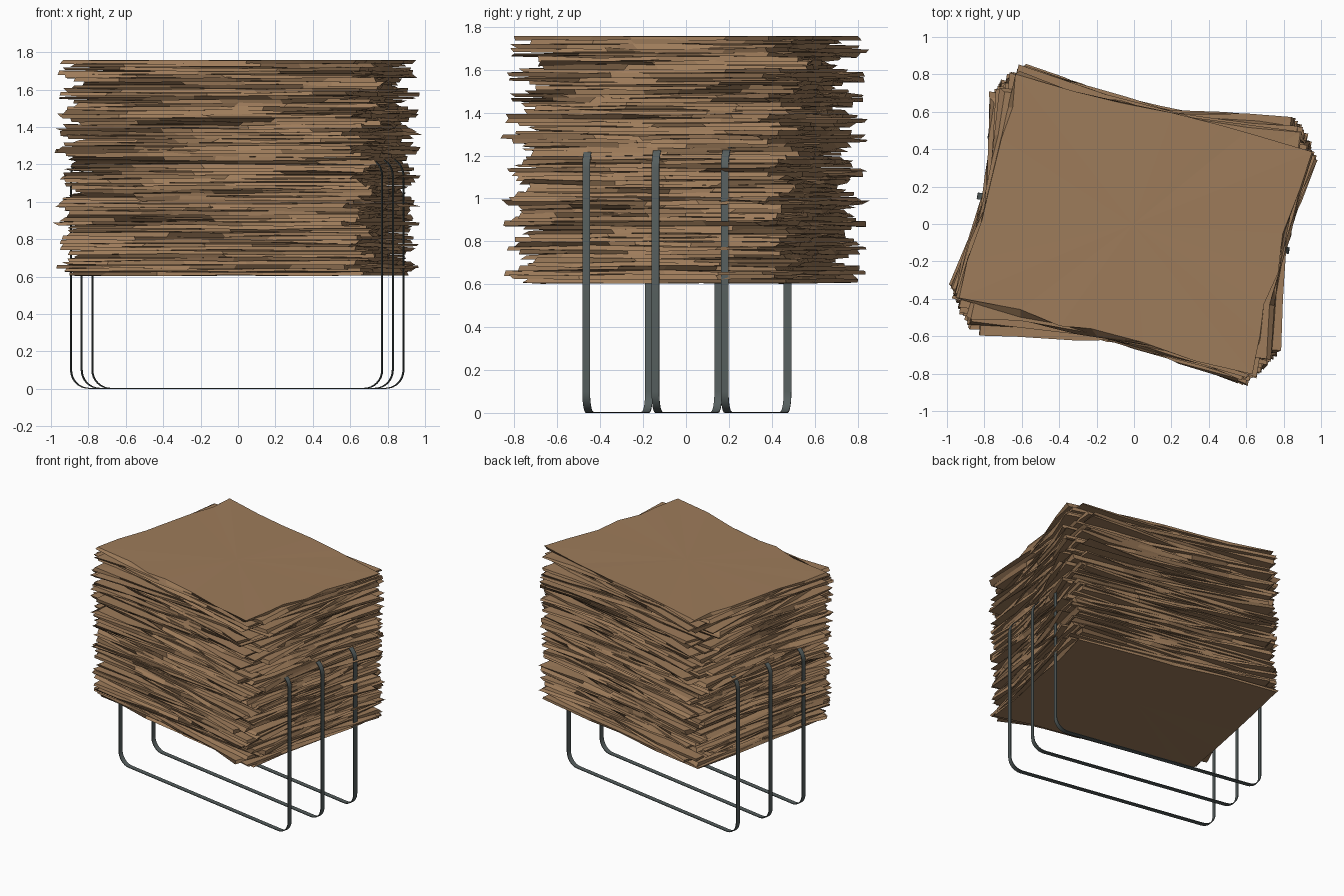
import bpy, bmesh, math, random
from mathutils import Matrix, Vector

random.seed(8)
cube = bpy.data.objects.get("Cube")
if cube:
    bpy.data.objects.remove(cube, do_unlink=True)


def material(name, rgb):
    mat = bpy.data.materials.new(name)
    mat.use_nodes = True
    mat.diffuse_color = (*rgb, 1)
    bsdf = next(n for n in mat.node_tree.nodes if n.type == 'BSDF_PRINCIPLED')
    bsdf.inputs["Base Color"].default_value = (*rgb, 1)
    return mat


def finish(name, bm, mat):
    bmesh.ops.recalc_face_normals(bm, faces=bm.faces)
    mesh = bpy.data.meshes.new(name)
    bm.to_mesh(mesh)
    bm.free()
    mesh.materials.append(mat)
    obj = bpy.data.objects.new(name, mesh)
    bpy.context.collection.objects.link(obj)
    return obj


cardboard = material("cardboard brown", (0.34, 0.2, 0.103))
steel = material("dark grey steel", (0.092, 0.113, 0.112))

# Stack of rough, twisted sheets
HALF_X, HALF_Y = 0.798, 0.613
BASE, TOP, COUNT = 0.605, 1.757, 60
PITCH = (TOP - BASE) / COUNT
TWIST_HEIGHTS = (0.64, 0.76, 0.88, 0.98, 1.12, 1.27, 1.36, 1.46, 1.56, 1.68, 1.75)


def outline():
    """Points around a sheet with flared corners, each side cut unevenly."""
    corners = [Vector((sx * HALF_X, sy * HALF_Y, 0))
               for sx, sy in ((-1, -1), (1, -1), (1, 1), (-1, 1))]
    points = []
    for i, a in enumerate(corners):
        n = random.randint(4, 6)
        cuts = [(k + random.uniform(-0.3, 0.3)) / n for k in range(1, n)]
        points += [a * 1.015] + [a.lerp(corners[(i + 1) % 4], t) for t in cuts]
    return points


def ragged(points, z, wobble):
    """Push the outline in and out unevenly."""
    return [p + Vector((random.uniform(-0.022, 0.022),
                        random.uniform(-0.022, 0.022),
                        z + random.uniform(-wobble, wobble))) for p in points]


def add_sheet(bm, z, angle, shift, wobble):
    points = outline()
    turn = Matrix.Translation(shift) @ Matrix.Rotation(angle, 4, 'Z')
    low, high = [[bm.verts.new(turn @ p) for p in ragged(points, z + level, wobble)]
                 for level in (0, PITCH)]
    n = len(low)
    for i in range(n):
        j = (i + 1) % n
        bm.faces.new((low[i], low[j], high[j], high[i]))
    # Caps meet at a flat centre point
    for ring, level in ((low, 0), (high, PITCH)):
        centre = bm.verts.new(turn @ Vector((0, 0, z + level)))
        for i in range(n):
            bm.faces.new((ring[i], ring[(i + 1) % n], centre))


bm = bmesh.new()
for i in range(COUNT):
    z = BASE + i * PITCH
    near = max(0, 1 - min(abs(z - h) for h in TWIST_HEIGHTS) / 0.06)
    least = -7 if z < 1.22 else -3
    angle = least + (-17.5 - least) * near + random.uniform(-2.5, 2.5)
    wobble = 0.006
    shift = Vector((random.uniform(-0.01, 0.01), random.uniform(-0.01, 0.01), 0))
    if i == 0:
        angle, wobble, shift = -12, 0.003, Vector((0, 0.03, 0))
    elif i == COUNT - 1:
        angle, wobble = -15, 0.002
    add_sheet(bm, z, math.radians(angle), shift, wobble)
finish("sheet_stack", bm, cardboard)

# Flat steel bands, rounded loops carrying the stack
LOOP_HALF, LOOP_TOP, RADIUS = 0.847, 1.24, 0.1
BAND_HALF_WIDTH, BAND_THICK = 0.018, 0.005
LOOP_TURN = Matrix.Translation((-0.004, 0.004, 0)) @ Matrix.Rotation(math.radians(-10), 4, 'Z')


def loop_profile(inset):
    """Rounded rectangle in x and z."""
    centres = ((1, LOOP_TOP - RADIUS), (-1, LOOP_TOP - RADIUS), (-1, RADIUS), (1, RADIUS))
    r = RADIUS - inset
    points = []
    for quarter, (sx, cz) in enumerate(centres):
        for k in range(9):
            a = math.pi / 2 * (quarter + k / 8)
            points.append((sx * (LOOP_HALF - RADIUS) + r * math.cos(a), cz + r * math.sin(a)))
    return points


def band(name, y):
    bm = bmesh.new()
    rings = []
    for inset, side in ((0, -1), (0, 1), (BAND_THICK, 1), (BAND_THICK, -1)):
        rings.append([bm.verts.new(LOOP_TURN @ Vector((px, y + side * BAND_HALF_WIDTH, pz)))
                      for px, pz in loop_profile(inset)])
    n = len(rings[0])
    for r in range(4):
        a, b = rings[r], rings[(r + 1) % 4]
        for i in range(n):
            j = (i + 1) % n
            bm.faces.new((a[i], a[j], b[j], b[i]))
    obj = finish(name, bm, steel)
    bpy.ops.object.select_all(action='DESELECT')
    obj.select_set(True)
    bpy.context.view_layer.objects.active = obj
    bpy.ops.object.shade_smooth_by_angle()


for name, y in (("front_band", -0.328), ("middle_band", 0), ("back_band", 0.328)):
    band(name, y)
